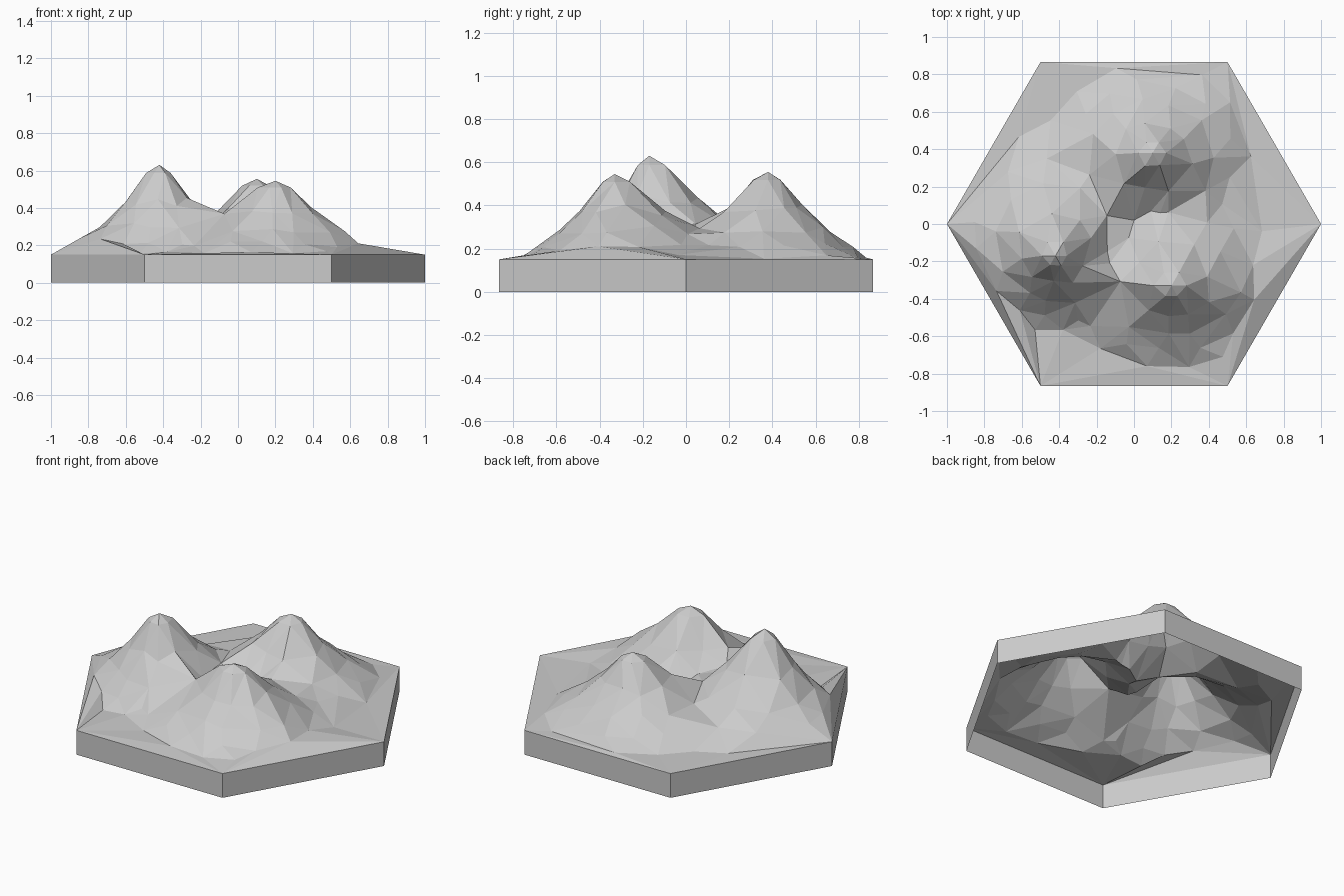
import bpy
import bmesh
import random
from math import atan2, cos, hypot, pi, radians, sin
from mathutils import Vector
from mathutils.geometry import delaunay_2d_cdt

random.seed(4)
cube = bpy.data.objects.get("Cube")
if cube:
    bpy.data.objects.remove(cube, do_unlink=True)

RIM = 0.15      # height of the tile edge
APOTHEM = cos(radians(30))

# Mountains: summit x, y, rise above the rim, reach every 45 degrees from +x
PEAKS = [
    (-0.42, -0.17, 0.48, (0.46, 0.62, 0.70, 0.62, 0.55, 0.44, 0.41, 0.50)),
    (0.20, -0.33, 0.395, (0.62, 0.58, 0.72, 0.56, 0.72, 0.52, 0.43, 0.50)),
    (0.10, 0.38, 0.405, (0.55, 0.50, 0.48, 0.52, 0.60, 0.68, 0.50, 0.62)),
]
# Shared slope: fraction of reach, fraction of rise
SLOPE = [(0, 1), (0.07, 0.98), (0.16, 0.875), (0.36, 0.56), (0.56, 0.35),
         (0.68, 0.22), (0.86, 0.09), (1, 0)]


def reach(peak, angle):
    """Blend the reach between neighbouring directions."""
    s = (angle / (pi / 4)) % 8
    i = int(s) % 8
    f = s - int(s)
    return peak[3][i] * (1 - f) + peak[3][(i + 1) % 8] * f


def slope(t):
    for (a, u), (b, v) in zip(SLOPE, SLOPE[1:]):
        if t <= b:
            return u + (v - u) * (t - a) / (b - a)
    return 0


def rise(peak, x, y):
    dx, dy = x - peak[0], y - peak[1]
    return peak[2] * slope(hypot(dx, dy) / reach(peak, atan2(dy, dx)))


def edge_gap(x, y):
    """Distance to the nearest side of the hexagon."""
    return min(APOTHEM - x * cos(a) - y * sin(a)
               for a in (radians(30 + 60 * i) for i in range(6)))


# Corners of the tile, then scattered rings of points around each summit
corners = [(cos(i * pi / 3), sin(i * pi / 3)) for i in range(6)]
points = [Vector(c) for c in corners]
heights = {i: RIM for i in range(6)}


def add_point(x, y, z):
    if all((p - Vector((x, y))).length > 0.035 for p in points):
        heights[len(points)] = z
        points.append(Vector((x, y)))


for peak in PEAKS:
    add_point(peak[0], peak[1], RIM + peak[2])
for peak in PEAKS:
    for ring, (t, count) in enumerate([(0.13, 6), (0.36, 9), (0.58, 11),
                                       (0.78, 13), (0.98, 13)]):
        for k in range(count):
            wobble = random.uniform(-0.2, 0.2) if ring else 0
            angle = 2 * pi * (k + ring % 2 * 0.5 + wobble) / count
            r = reach(peak, angle) * (t + random.uniform(-0.04, 0.04) * bool(ring))
            x, y = peak[0] + r * cos(angle), peak[1] + r * sin(angle)
            here = rise(peak, x, y)
            top = max(rise(p, x, y) for p in PEAKS)
            if edge_gap(x, y) < 0.03 or here < top - 0.01:
                continue
            bump = random.uniform(-0.012, 0.012) if ring else 0
            add_point(x, y, max(RIM + 0.003, RIM + top + bump))

# Valley floor between the summits
for x, y in [(-0.14, 0.04), (0.0, 0.02), (0.14, 0.06)]:
    add_point(x, y, RIM + max(rise(p, x, y) for p in PEAKS))

flat, _, faces, origin, _, _ = delaunay_2d_cdt(points, [], [], 0, 1e-5)

# Faceted terrain with a skirt around it, open underneath
bm = bmesh.new()
verts = [bm.verts.new((p.x, p.y, heights[o[0]])) for p, o in zip(flat, origin)]
for f in faces:
    bm.faces.new([verts[i] for i in f])
bm.normal_update()
for f in bm.faces:
    if f.normal.z < 0:
        f.normal_flip()

border = [e for e in bm.edges if e.is_boundary]
skirt = bmesh.ops.extrude_edge_only(bm, edges=border)["geom"]
for v in skirt:
    if isinstance(v, bmesh.types.BMVert):
        v.co.z = 0
bm.normal_update()
for f in bm.faces:
    if abs(f.normal.z) < 0.01 and f.normal.dot(f.calc_center_median()) < 0:
        f.normal_flip()

mesh = bpy.data.meshes.new("mountain_tile")
bm.to_mesh(mesh)
bm.free()
tile = bpy.data.objects.new("mountain_tile", mesh)
bpy.context.collection.objects.link(tile)

# Plain stone colour
stone = bpy.data.materials.new("grey_stone")
stone.use_nodes = True
colour = (0.6, 0.6, 0.6, 1)
stone.diffuse_color = colour
stone.node_tree.nodes["Principled BSDF"].inputs["Base Color"].default_value = colour
mesh.materials.append(stone)
